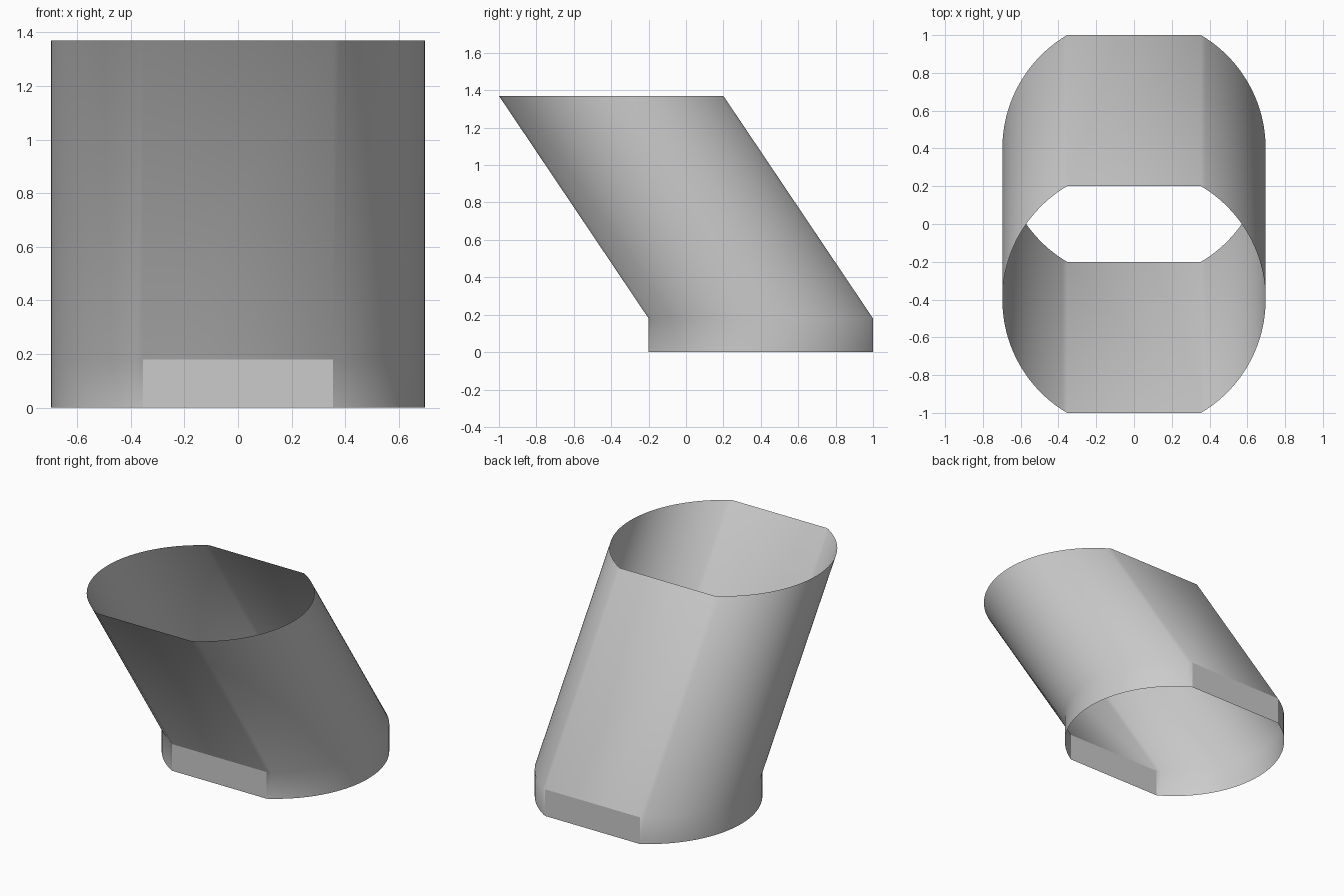
import bpy
import bmesh
import math

cube = bpy.data.objects.get("Cube")
if cube:
    bpy.data.objects.remove(cube, do_unlink=True)

RADIUS, FLAT_Y, STEPS = 0.697, 0.6, 48

# Plain grey material
grey = bpy.data.materials.new("light grey")
grey.use_nodes = True
colour = (0.6, 0.6, 0.6, 1)
grey.diffuse_color = colour
grey.node_tree.nodes["Principled BSDF"].inputs["Base Color"].default_value = colour


def flattened_circle():
    """Circle outline cut flat at the front and back."""
    limit = math.asin(FLAT_Y / RADIUS)
    angles = [limit * (2 * i / STEPS - 1) for i in range(STEPS + 1)]
    right = [(RADIUS * math.cos(a), RADIUS * math.sin(a)) for a in angles]
    return right + [(-x, -y) for x, y in right]


# Open tube: short upright collar, then a long section leaning forward
bm = bmesh.new()
outline = flattened_circle()
rings = [[bm.verts.new((x, y + shift, z)) for x, y in outline]
         for shift, z in ((0.4, 0), (0.4, 0.18), (-0.4, 1.37))]
n = len(outline)
for low, high in zip(rings, rings[1:]):
    for i in range(n):
        j = (i + 1) % n
        bm.faces.new((low[i], low[j], high[j], high[i]))

mesh = bpy.data.meshes.new("slanted_tube")
bm.to_mesh(mesh)
bm.free()
mesh.materials.append(grey)
tube = bpy.data.objects.new("slanted_tube", mesh)
bpy.context.collection.objects.link(tube)

# Smooth sides with crisp collar corners
bpy.ops.object.select_all(action="DESELECT")
tube.select_set(True)
bpy.context.view_layer.objects.active = tube
bpy.ops.object.shade_smooth_by_angle(angle=math.radians(30))
